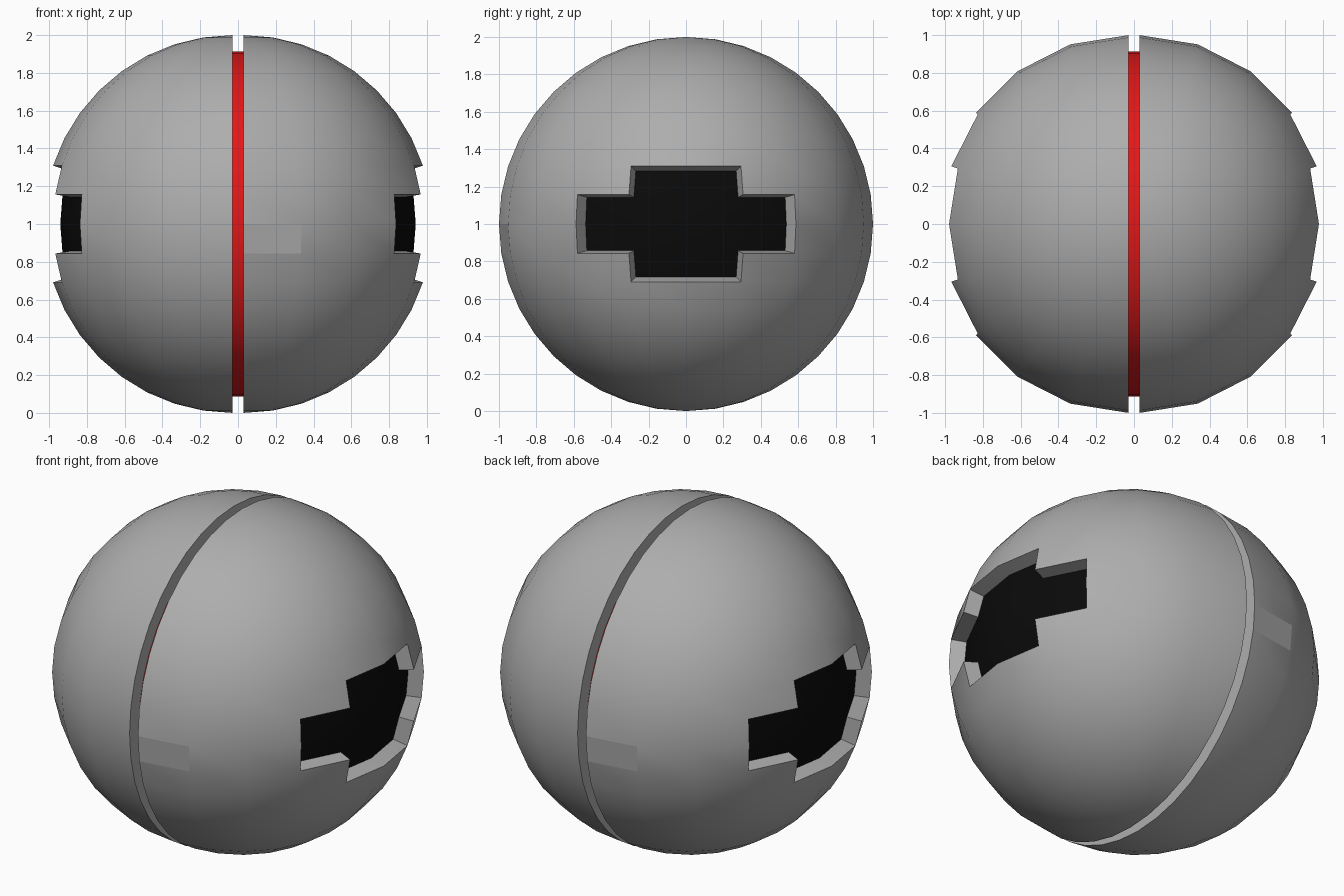
import bpy, bmesh, math
from mathutils import Matrix

if "Cube" in bpy.data.objects:
    bpy.data.objects.remove(bpy.data.objects["Cube"], do_unlink=True)

GAP = 0.028      # half width of the central groove
INNER = 0.913    # radius of the recessed layer


def material(name, rgb):
    m = bpy.data.materials.new(name)
    m.use_nodes = True
    m.diffuse_color = (*rgb, 1)
    m.node_tree.nodes["Principled BSDF"].inputs["Base Color"].default_value = (*rgb, 1)
    return m


grey = material("grey", (0.42, 0.42, 0.42))
black = material("black", (0.003, 0.003, 0.003))
red = material("red", (0.8, 0.008, 0.008))


def add_object(name, mesh, z_turn=0, x=0):
    ob = bpy.data.objects.new(name, mesh)
    bpy.context.collection.objects.link(ob)
    ob.location = (x, 0, 1)
    ob.rotation_euler.z = z_turn
    return ob


def in_window(face):
    # stepped cross of faces around the side axis
    c = face.calc_center_median()
    lon = abs(math.degrees(math.atan2(c.y, c.x)))
    lat = abs(math.degrees(math.asin(c.z / c.length)))
    return (lon < 36 and lat < 9) or (lon < 18 and lat < 18)


def shrink(bm, geom):
    verts = [g for g in geom if isinstance(g, bmesh.types.BMVert)]
    bmesh.ops.scale(bm, vec=(INNER,) * 3, verts=verts)


# Half shell with a sunken window and an inward rim
bm = bmesh.new()
bmesh.ops.create_uvsphere(bm, u_segments=20, v_segments=20, radius=1)
bmesh.ops.delete(bm, geom=[v for v in bm.verts if v.co.x < -0.001], context='VERTS')
rim = [e for e in bm.edges if e.is_boundary]
window = [f for f in bm.faces if in_window(f)]
for f in bm.faces:
    f.smooth = True

sunk = bmesh.ops.extrude_face_region(bm, geom=window)["geom"]
shrink(bm, sunk)
for f in sunk:
    if isinstance(f, bmesh.types.BMFace):
        f.material_index = 1
bmesh.ops.delete(bm, geom=[f for f in window if f.is_valid], context='FACES')
shrink(bm, bmesh.ops.extrude_edge_only(bm, edges=rim)["geom"])

# Sharp edges, and the one flat panel beside the groove
bm.normal_update()
for e in bm.edges:
    e.smooth = e.calc_face_angle(0) < math.radians(35)
for f in bm.faces:
    c = f.calc_center_median()
    if 0.1 < c.x < 0.3 and c.y < -0.9 and -0.15 < c.z < 0:
        f.smooth = False
        for e in f.edges:
            e.smooth = False

half = bpy.data.meshes.new("half_shell")
bm.to_mesh(half)
bm.free()
half.materials.append(grey)
half.materials.append(black)
add_object("left_half_shell", half, 0, GAP)
add_object("right_half_shell", half, math.pi, -GAP)

# Red band at the bottom of the groove
bm = bmesh.new()
bmesh.ops.create_cone(bm, cap_ends=False, segments=40, radius1=INNER, radius2=INNER,
                      depth=2 * GAP, matrix=Matrix.Rotation(math.pi / 2, 4, 'Y'))
for f in bm.faces:
    f.smooth = True
band = bpy.data.meshes.new("center_band")
bm.to_mesh(band)
bm.free()
band.materials.append(red)
add_object("center_band", band)
